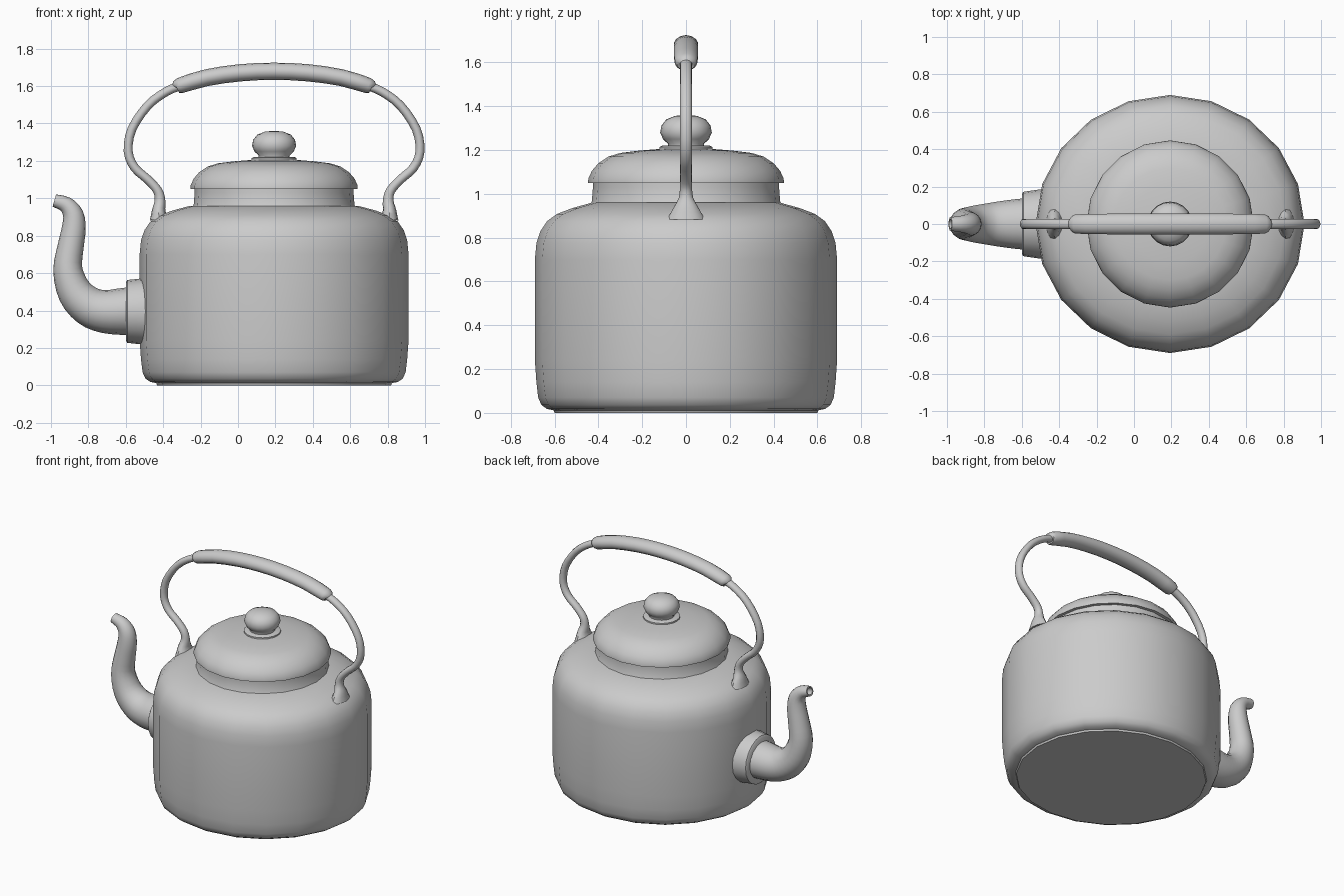
import bpy, bmesh, math
from mathutils import Vector

if "Cube" in bpy.data.objects:
    bpy.data.objects.remove(bpy.data.objects["Cube"])

CX = 0.193  # axis of the pot


def finish(name, bm, angle=40):
    bmesh.ops.remove_doubles(bm, verts=bm.verts, dist=1e-5)
    bmesh.ops.recalc_face_normals(bm, faces=bm.faces)
    me = bpy.data.meshes.new(name)
    bm.to_mesh(me)
    bm.free()
    ob = bpy.data.objects.new(name, me)
    bpy.context.collection.objects.link(ob)
    bpy.ops.object.select_all(action='DESELECT')
    ob.select_set(True)
    bpy.context.view_layer.objects.active = ob
    bpy.ops.object.shade_smooth_by_angle(angle=math.radians(angle))
    return ob


def skin(bm, rings):
    for a, b in zip(rings, rings[1:]):
        n = len(a)
        for i in range(n):
            bm.faces.new((a[i], a[(i + 1) % n], b[(i + 1) % n], b[i]))


def lathe(name, profile, n=20, stretch=1.0, angle=40):
    """Revolve (radius, z) pairs about the pot axis; both ends are capped."""
    bm = bmesh.new()
    rings = []
    for r, z in profile:
        rings.append([bm.verts.new((CX + stretch * r * math.cos(t), r * math.sin(t), z))
                      for t in (2 * math.pi * i / n for i in range(n))])
    skin(bm, rings)
    bm.faces.new(rings[0])
    bm.faces.new(rings[-1])
    return finish(name, bm, angle)


def spline(pts, steps):
    """Catmull-Rom interpolation of tuples."""
    vs = [Vector(p) for p in pts]
    vs = [2 * vs[0] - vs[1]] + vs + [2 * vs[-1] - vs[-2]]
    out = []
    for i in range(1, len(vs) - 2):
        a, b, c, d = vs[i - 1:i + 3]
        for k in range(steps):
            t = k / steps
            out.append(0.5 * (2 * b + (c - a) * t + (2 * a - 5 * b + 4 * c - d) * t * t
                              + (3 * b - a - 3 * c + d) * t ** 3))
    return out + [vs[-2]]


def sweep(name, pts, steps=3, n=12, bore=0):
    """Tube in the XZ plane through (x, z, in-plane radius, y radius) points."""
    p = spline(pts, steps)
    bm = bmesh.new()
    rings = []

    def ring(i, scale=1.0):
        a, b = p[max(i - 1, 0)], p[min(i + 1, len(p) - 1)]
        nx, nz = Vector((-(b[1] - a[1]), b[0] - a[0])).normalized()
        x, z, r, ry = p[i]
        rings.append([bm.verts.new((x + nx * r * scale * math.cos(t), ry * scale * math.sin(t),
                                    z + nz * r * scale * math.cos(t)))
                      for t in (2 * math.pi * k / n for k in range(n))])

    for i in range(len(p)):
        ring(i)
    if bore:  # hollow mouth at the far end
        for i in range(len(p) - 1, len(p) - 5, -1):
            ring(i, bore)
    skin(bm, rings)
    bm.faces.new(rings[0])
    bm.faces.new(rings[-1])
    return finish(name, bm)


# Pot body, slightly stretched along x
lathe("pot_body", [(0.60, 0.0), (0.605, 0.012), (0.635, 0.018), (0.66, 0.036), (0.675, 0.07),
                   (0.683, 0.14), (0.69, 0.24), (0.69, 0.70), (0.683, 0.775), (0.665, 0.83),
                   (0.635, 0.875), (0.59, 0.908), (0.52, 0.935), (0.43, 0.96)], stretch=1.042)

# Neck under the lid
lathe("neck", [(0.44, 0.945), (0.43, 0.965), (0.425, 1.03), (0.425, 1.06)])

# Lid with rolled rim
lathe("lid", [(0.42, 1.05), (0.447, 1.05), (0.446, 1.07), (0.43, 1.105), (0.40, 1.14),
              (0.355, 1.17), (0.30, 1.187), (0.21, 1.198), (0.11, 1.206), (0.05, 1.207)])

# Knob on its washer
lathe("knob_washer", [(0.12, 1.195), (0.12, 1.215), (0.11, 1.22), (0.05, 1.22)])
lathe("knob", [(0.085, 1.21), (0.082, 1.228), (0.105, 1.25), (0.118, 1.28), (0.112, 1.313),
               (0.09, 1.34), (0.05, 1.356), (0.012, 1.36)], angle=60)

# Handle wires with flared feet, one each side (offset from pot axis)
wire = [(0.615, 0.885, 0.05, 0.085), (0.617, 0.935, 0.036, 0.058), (0.61, 0.985, 0.029, 0.032),
        (0.622, 1.04, 0.025, 0.028), (0.675, 1.10, 0.024, 0.028), (0.745, 1.163, 0.024, 0.028),
        (0.78, 1.25, 0.024, 0.028), (0.76, 1.37, 0.024, 0.028), (0.675, 1.496, 0.024, 0.028),
        (0.575, 1.571, 0.024, 0.028), (0.48, 1.61, 0.024, 0.028)]
for side, label in ((-1, "left"), (1, "right")):
    sweep("handle_wire_" + label, [(CX + side * o, z, r, ry) for o, z, r, ry in wire])

# Grip sleeve with tapered ends
half = [(0.525, 1.592, 0.026, 0.03), (0.505, 1.602, 0.042, 0.052), (0.36, 1.645, 0.045, 0.056),
        (0.18, 1.671, 0.046, 0.057)]
sweep("handle_grip", [(CX - o, z, r, ry) for o, z, r, ry in half] + [(CX, 1.679, 0.046, 0.057)]
      + [(CX + o, z, r, ry) for o, z, r, ry in reversed(half)], steps=2, n=14)

# Spout collar
sweep("spout_collar", [(-0.42, 0.395, 0.178, 0.185), (-0.51, 0.395, 0.177, 0.184),
                       (-0.592, 0.395, 0.168, 0.172), (-0.60, 0.395, 0.155, 0.16),
                       (-0.60, 0.395, 0.125, 0.13)], steps=1, n=20)

# Spout, hollow at the mouth
sweep("spout", [(-0.50, 0.40, 0.13, 0.14), (-0.61, 0.395, 0.126, 0.135),
                (-0.715, 0.395, 0.115, 0.122), (-0.80, 0.425, 0.106, 0.108),
                (-0.873, 0.50, 0.093, 0.095), (-0.91, 0.62, 0.078, 0.082),
                (-0.895, 0.74, 0.070, 0.072), (-0.878, 0.84, 0.064, 0.064),
                (-0.882, 0.915, 0.055, 0.056), (-0.92, 0.966, 0.043, 0.045),
                (-0.982, 0.988, 0.034, 0.036)], n=16, bore=0.7)
